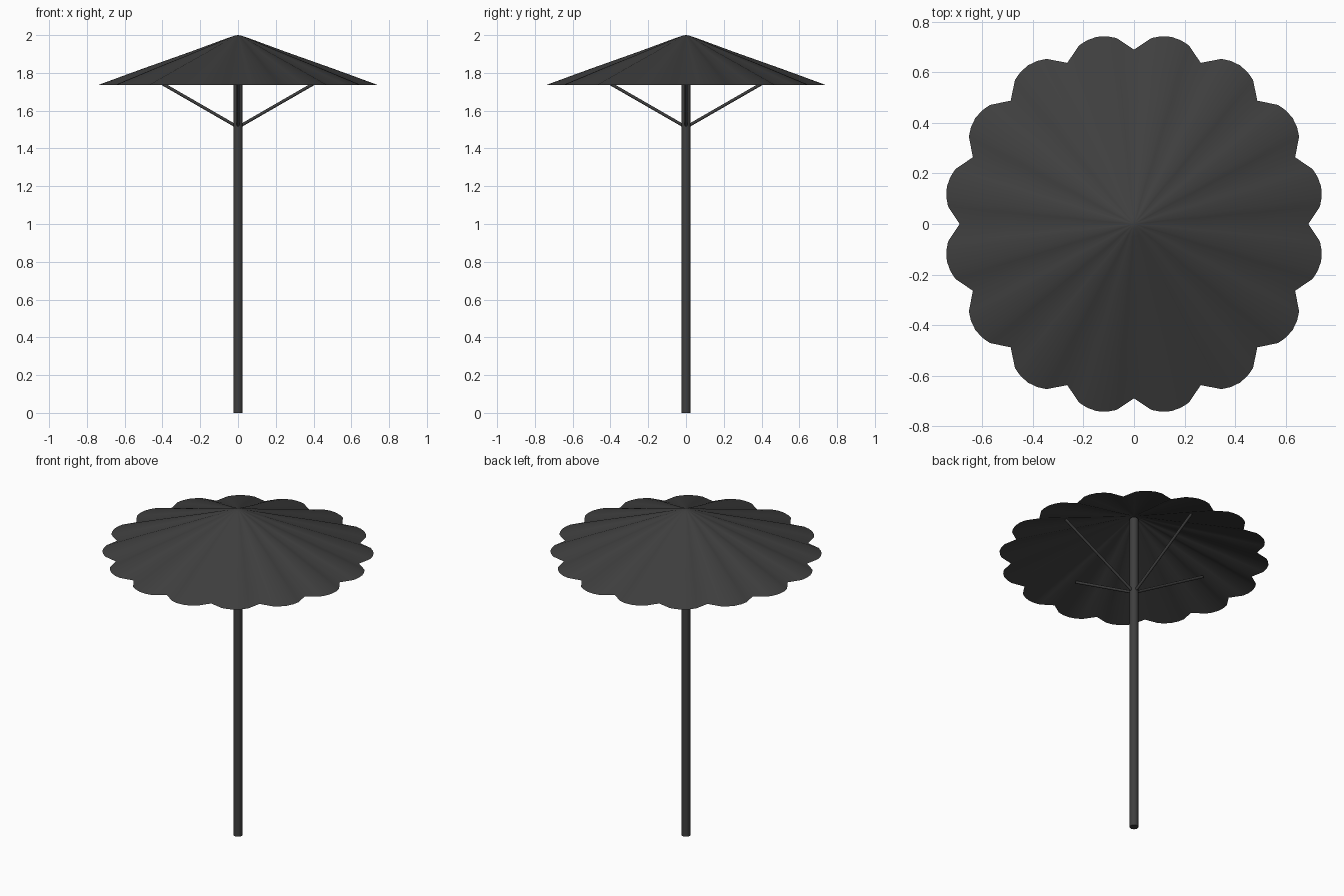
import bpy, bmesh, math
from mathutils import Vector

if "Cube" in bpy.data.objects:
    bpy.data.objects.remove(bpy.data.objects["Cube"], do_unlink=True)


def material(name, shade):
    mat = bpy.data.materials.new(name)
    mat.use_nodes = True
    colour = (shade, shade, shade, 1)
    mat.diffuse_color = colour
    mat.node_tree.nodes["Principled BSDF"].inputs["Base Color"].default_value = colour
    return mat


charcoal = material("charcoal", 0.05)


def finish(obj, angle):
    obj.data.materials.append(charcoal)
    bpy.ops.object.select_all(action="DESELECT")
    obj.select_set(True)
    bpy.context.view_layer.objects.active = obj
    bpy.ops.object.shade_smooth_by_angle(angle=math.radians(angle))


def rod(name, start, end, radius, sides):
    start, end = Vector(start), Vector(end)
    axis = end - start
    bpy.ops.mesh.primitive_cylinder_add(
        vertices=sides, radius=radius, depth=axis.length, location=(start + end) / 2,
        rotation=axis.to_track_quat("Z", "Y").to_euler())
    obj = bpy.context.object
    obj.name = name
    finish(obj, 50)


# Canopy: scalloped rim, straight pleats and a softly rounded crown
LOBES = 16
RIM_Z = 1.735
# angle fraction across one lobe, radius
lobe = [(0, 0.69), (0.24, 0.739), (0.36, 0.75), (0.5, 0.755), (0.64, 0.75), (0.76, 0.739)]
# fraction of the rim radius, height
rings = [(0.025, 1.997), (0.065, 1.987), (0.35, 1.909), (0.68, 1.822), (1, RIM_Z)]

bm = bmesh.new()
apex = bm.verts.new((0, 0, 2))
loops = []
for fraction, z in rings:
    loop = []
    for i in range(LOBES):
        for t, radius in lobe:
            a = math.tau * (i + t) / LOBES
            r = radius * fraction
            loop.append(bm.verts.new((r * math.cos(a), r * math.sin(a), z)))
    loops.append(loop)
count = len(loops[0])
for i in range(count):
    j = (i + 1) % count
    bm.faces.new((apex, loops[0][i], loops[0][j]))
    for upper, lower in zip(loops, loops[1:]):
        bm.faces.new((upper[i], lower[i], lower[j], upper[j]))
mesh = bpy.data.meshes.new("canopy")
bm.to_mesh(mesh)
bm.free()
canopy = bpy.data.objects.new("canopy", mesh)
bpy.context.collection.objects.link(canopy)
finish(canopy, 60)

# Pole from the ground up into the crown
rod("pole", (0, 0, 0), (0, 0, 1.985), 0.0245, 24)

# Four braces from the pole out to the canopy
for k, name in enumerate(("left", "back", "right", "front")):
    a = k * math.pi / 2
    c, s = math.cos(a), math.sin(a)
    rod(name + "_brace", (0.01 * c, 0.01 * s, 1.518), (0.5 * c, 0.5 * s, 1.8), 0.008, 12)
